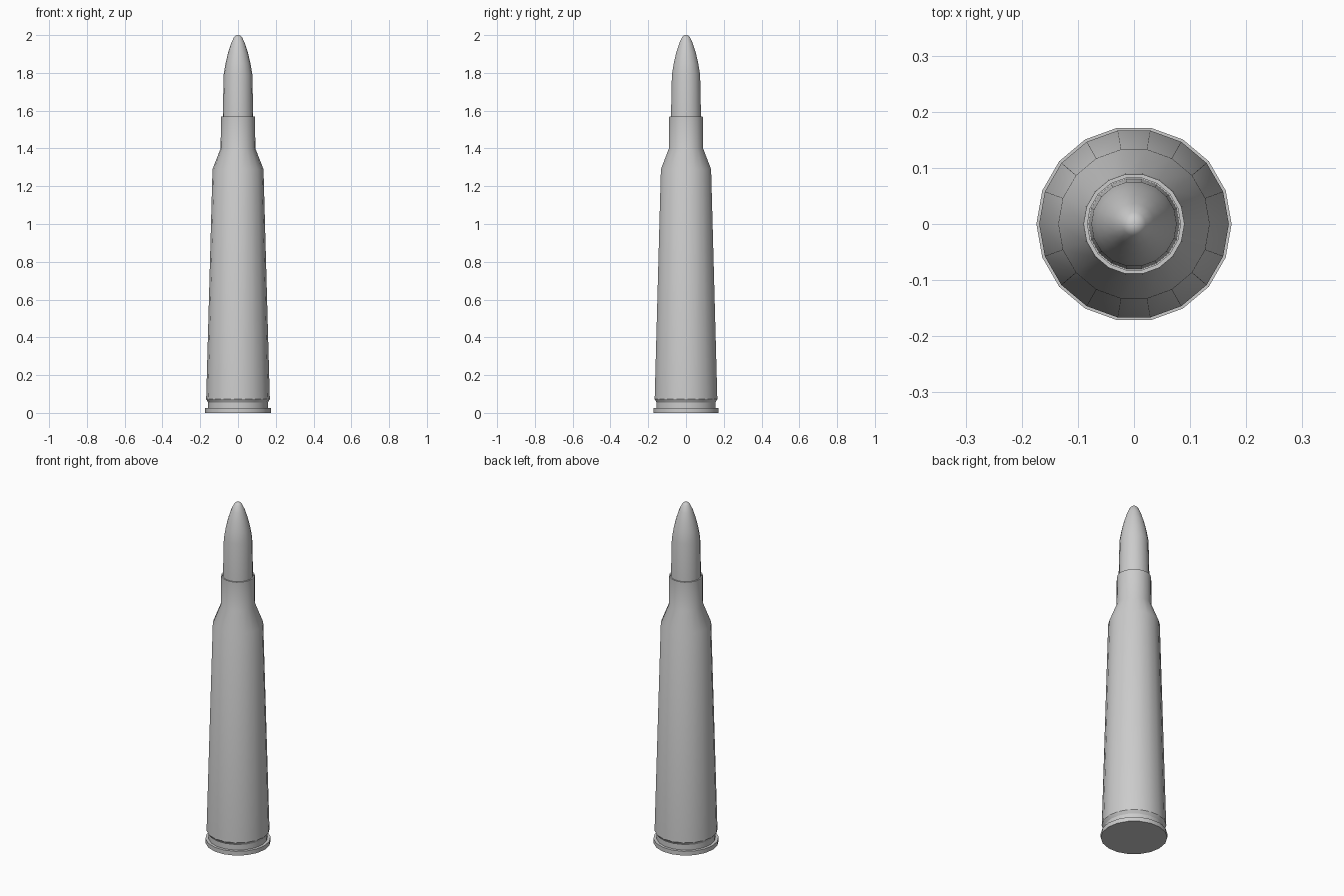
import bpy, bmesh, math

if "Cube" in bpy.data.objects:
    bpy.data.objects.remove(bpy.data.objects["Cube"])

SIDES = 18


def lathe(name, profile):
    """Revolve (radius, height) points around z and cap both ends."""
    bm = bmesh.new()
    rings = []
    for r, z in profile:
        rings.append([bm.verts.new((r * math.cos(a), r * math.sin(a), z))
                      for a in (2 * math.pi * i / SIDES for i in range(SIDES))])
    for low, high in zip(rings, rings[1:]):
        for i in range(SIDES):
            j = (i + 1) % SIDES
            bm.faces.new((low[i], low[j], high[j], high[i]))
    bm.faces.new(rings[0][::-1])
    bm.faces.new(rings[-1])
    mesh = bpy.data.meshes.new(name)
    bm.to_mesh(mesh)
    bm.free()
    obj = bpy.data.objects.new(name, mesh)
    bpy.context.collection.objects.link(obj)
    bpy.ops.object.select_all(action='DESELECT')
    obj.select_set(True)
    bpy.context.view_layer.objects.active = obj
    bpy.ops.object.shade_smooth_by_angle(angle=math.radians(30))
    return obj


# Case: rim, extractor groove, tapered body, shoulder, neck and open lip
lathe("case", [
    (0.174, 0.0), (0.174, 0.025), (0.158, 0.025), (0.158, 0.055),
    (0.169, 0.073), (0.168, 0.09), (0.135, 1.29), (0.092, 1.40),
    (0.090, 1.57), (0.083, 1.57), (0.083, 1.55),
])

# Projectile: slightly tapered shank, curved nose with a rounded tip
lathe("projectile", [
    (0.081, 1.55), (0.076, 1.79), (0.066, 1.85), (0.053, 1.905),
    (0.037, 1.955), (0.021, 1.99), (0.012, 1.998), (0.004, 2.0),
])
